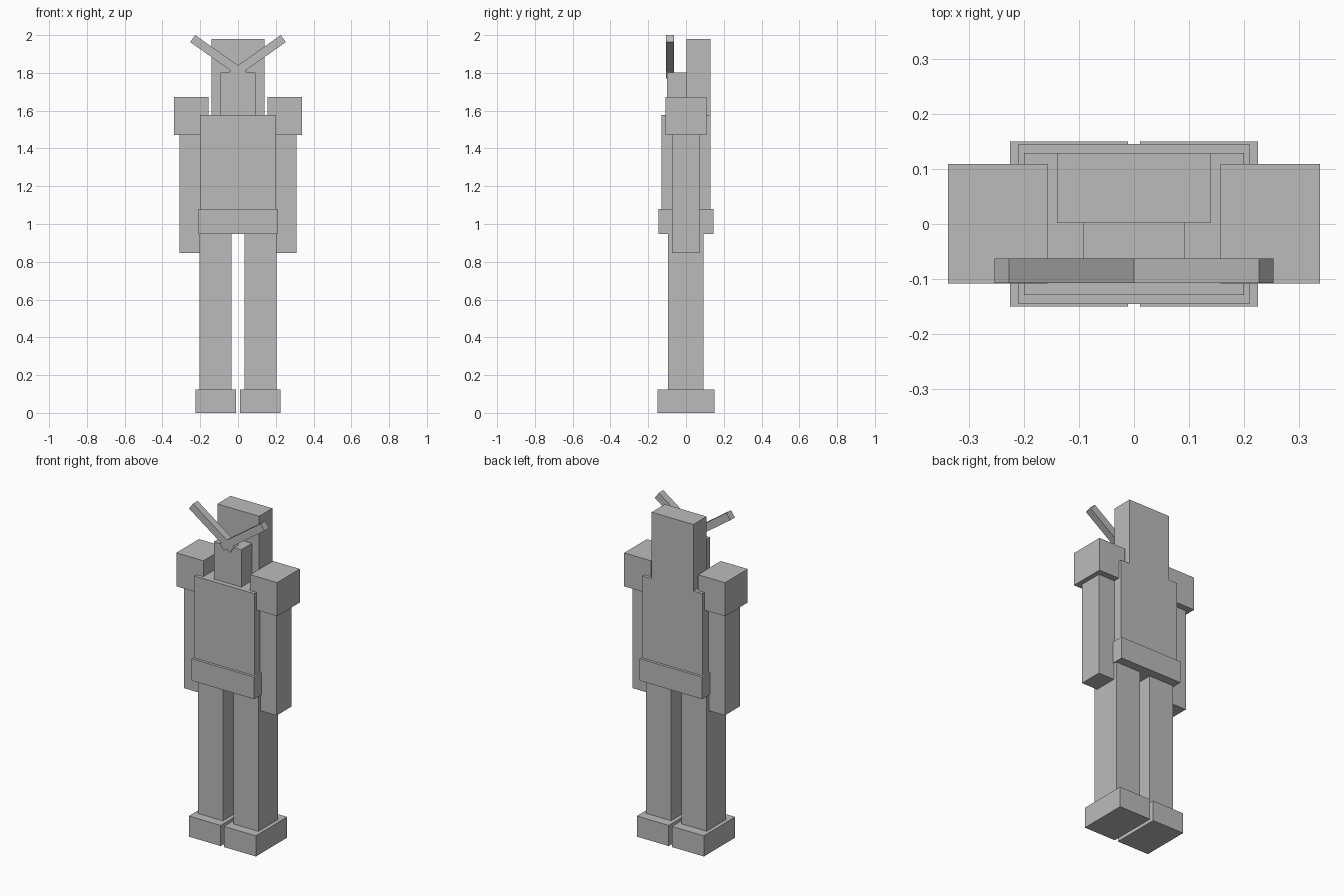
import bpy
from math import radians
from mathutils import Matrix

cube = bpy.data.objects.get("Cube")
if cube:
    bpy.data.objects.remove(cube, do_unlink=True)

grey = bpy.data.materials.new("plain grey")
grey.use_nodes = True
colour = (0.5, 0.5, 0.5, 1.0)
grey.diffuse_color = colour
grey.node_tree.nodes["Principled BSDF"].inputs["Base Color"].default_value = colour


def box(name, x, y, z, tilt=0):
    """Box from (min, max) ranges, tilted in the front plane about its centre."""
    ranges = (x, y, z)
    bpy.ops.mesh.primitive_cube_add(size=1)
    ob = bpy.context.object
    ob.name = ob.data.name = name
    size = [hi - lo for lo, hi in ranges]
    centre = [(hi + lo) / 2 for lo, hi in ranges]
    ob.data.transform(Matrix.Diagonal((*size, 1)))
    ob.location = centre
    ob.rotation_euler.y = -radians(tilt)
    ob.data.materials.append(grey)
    return ob


def pair(name, x, y, z, tilt=0):
    """The same box on the left (+x) and mirrored on the right."""
    box("left_" + name, x, y, z, tilt)
    box("right_" + name, (-x[1], -x[0]), y, z, -tilt)


# Legs and feet
pair("foot", (0.011, 0.225), (-0.15, 0.15), (0, 0.125))
pair("leg", (0.035, 0.203), (-0.094, 0.092), (0.125, 0.947))

# Body
box("belt", (-0.21, 0.21), (-0.145, 0.145), (0.947, 1.08))
box("torso", (-0.2, 0.2), (-0.129, 0.129), (1.08, 1.577))

# Arms and shoulders
pair("arm", (0.19, 0.31), (-0.073, 0.071), (0.847, 1.47))
pair("shoulder", (0.157, 0.338), (-0.108, 0.109), (1.47, 1.673))

# Head and the tall block behind it
box("head", (-0.092, 0.092), (-0.1, 0.002), (1.577, 1.803))
box("back_block", (-0.14, 0.14), (0.002, 0.129), (1.577, 1.98))

# Crossed crest bars on the forehead
cx, cz, length, width = 0.103, 1.885, 0.335, 0.0455
pair("crest_bar", (cx - length / 2, cx + length / 2), (-0.107, -0.063),
     (cz - width / 2, cz + width / 2), tilt=35.2)
